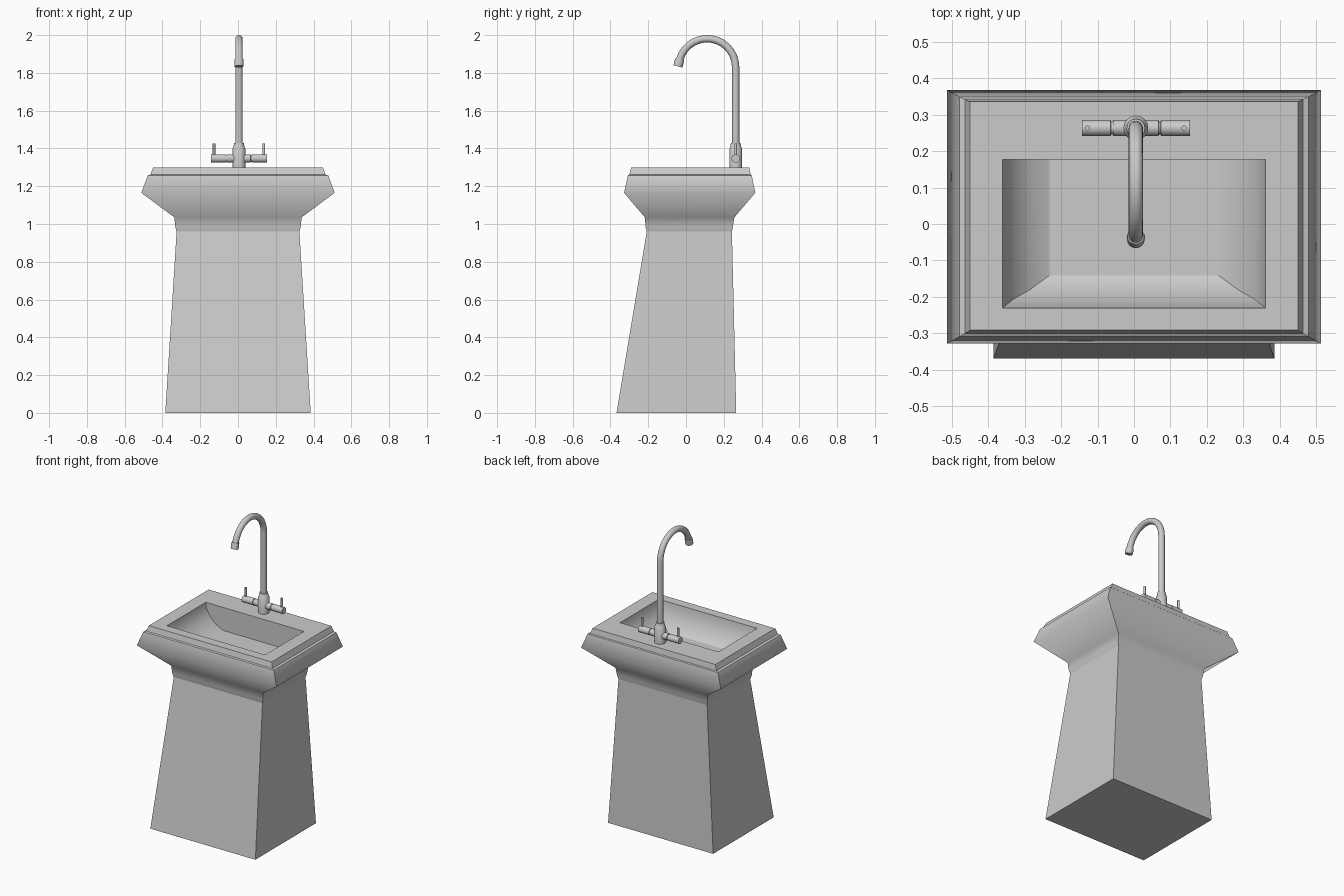
import bpy, bmesh, math
from mathutils import Vector

if "Cube" in bpy.data.objects:
    bpy.data.objects.remove(bpy.data.objects["Cube"])


def add_object(name, bm):
    bmesh.ops.recalc_face_normals(bm, faces=bm.faces)
    me = bpy.data.meshes.new(name)
    bm.to_mesh(me)
    bm.free()
    ob = bpy.data.objects.new(name, me)
    bpy.context.collection.objects.link(ob)
    return ob


def rect_loft(name, rings, soft=(), cap_start=False, cap_end=False):
    """Loft rectangles (half_x, y_front, y_back, z); ring indices in soft stay smooth."""
    bm = bmesh.new()
    loops = [[bm.verts.new(p) for p in ((-x, f, z), (x, f, z), (x, b, z), (-x, b, z))]
             for x, f, b, z in rings]
    for lo, hi in zip(loops, loops[1:]):
        for i in range(4):
            j = (i + 1) % 4
            bm.faces.new((lo[i], lo[j], hi[j], hi[i]))
    if cap_start:
        bm.faces.new(loops[0][::-1])
    if cap_end:
        bm.faces.new(loops[-1])
    for face in bm.faces:
        face.smooth = True
    for edge in bm.edges:
        edge.smooth = False
    for r in soft:
        for i in range(4):
            bm.edges.get((loops[r][i], loops[r][(i + 1) % 4])).smooth = True
    return add_object(name, bm)


def tube(name, path, side, sides=16):
    """Sweep a circle along (point, radius) pairs; side is perpendicular to the path."""
    bm = bmesh.new()
    side = Vector(side)
    pts = [Vector(p) for p, _ in path]
    loops = []
    for k, (_, r) in enumerate(path):
        tangent = (pts[min(k + 1, len(pts) - 1)] - pts[max(k - 1, 0)])
        if tangent.length < 1e-6:
            tangent = pts[-1] - pts[-3] if k else pts[2] - pts[0]
        up = tangent.normalized().cross(side)
        loops.append([bm.verts.new(pts[k] + r * (math.cos(a) * side + math.sin(a) * up))
                      for a in (2 * math.pi * i / sides for i in range(sides))])
    for lo, hi in zip(loops, loops[1:]):
        for i in range(sides):
            j = (i + 1) % sides
            bm.faces.new((lo[i], lo[j], hi[j], hi[i]))
    bm.faces.new(loops[0][::-1])
    bm.faces.new(loops[-1])
    ob = add_object(name, bm)
    bpy.ops.object.select_all(action='DESELECT')
    ob.select_set(True)
    bpy.context.view_layer.objects.active = ob
    bpy.ops.object.shade_smooth_by_angle(angle=math.radians(40))
    return ob


# Tapered pedestal
rect_loft("pedestal", [(0.385, -0.368, 0.266, 0), (0.325, -0.208, 0.243, 0.96)],
          cap_start=True)

# Sink: collar, flare, stepped rim, then down into the basin
rect_loft("sink_basin", [
    (0.325, -0.208, 0.243, 0.96),
    (0.332, -0.214, 0.248, 0.985),
    (0.337, -0.218, 0.256, 1.035),
    (0.512, -0.328, 0.367, 1.165),
    (0.478, -0.308, 0.348, 1.257),
    (0.463, -0.300, 0.342, 1.262),
    (0.450, -0.291, 0.335, 1.298),
    (0.360, -0.230, 0.177, 1.298),
    (0.355, -0.226, 0.177, 1.26),
    (0.330, -0.206, 0.177, 1.215),
    (0.285, -0.180, 0.177, 1.17),
    (0.232, -0.141, 0.177, 1.145),
], soft=(1, 2, 3, 8, 9, 10), cap_end=True)

# Tap body
CX, CY = 0.005, 0.263
tube("tap_body", [((CX, CY, 1.298), 0.034), ((CX, CY, 1.40), 0.034),
                  ((CX, CY, 1.405), 0.030), ((CX, CY, 1.43), 0.025)], (1, 0, 0))

# Gooseneck spout
R, ZC = 0.151, 1.83
spout = [((CX, CY, 1.42), 0.0195)]
for i in range(15):
    a = math.radians(165 * i / 14)
    spout.append(((CX, CY - R + R * math.cos(a), ZC + R * math.sin(a)), 0.0195))
tube("spout", spout, (1, 0, 0))

# Nozzle at the spout tip
end = Vector(spout[-1][0])
down = Vector((0, -math.sin(a), math.cos(a)))
tube("spout_nozzle", [(end - down * 0.004, 0.023), (end + down * 0.012, 0.025),
                      (end + down * 0.036, 0.024)], (1, 0, 0))

# Handles and levers on both sides
for s, label in ((-1, "left"), (1, "right")):
    def at(d):
        return (CX + s * d, CY, 1.347)
    tube(label + "_handle", [(at(0), 0.022), (at(0.062), 0.022), (at(0.063), 0.018),
                             (at(0.068), 0.018), (at(0.069), 0.022),
                             (at(0.148), 0.022)], (0, 1, 0))
    tube(label + "_lever", [((CX + s * 0.132, CY, 1.35), 0.007),
                            ((CX + s * 0.132, CY, 1.426), 0.007)], (1, 0, 0), 10)
